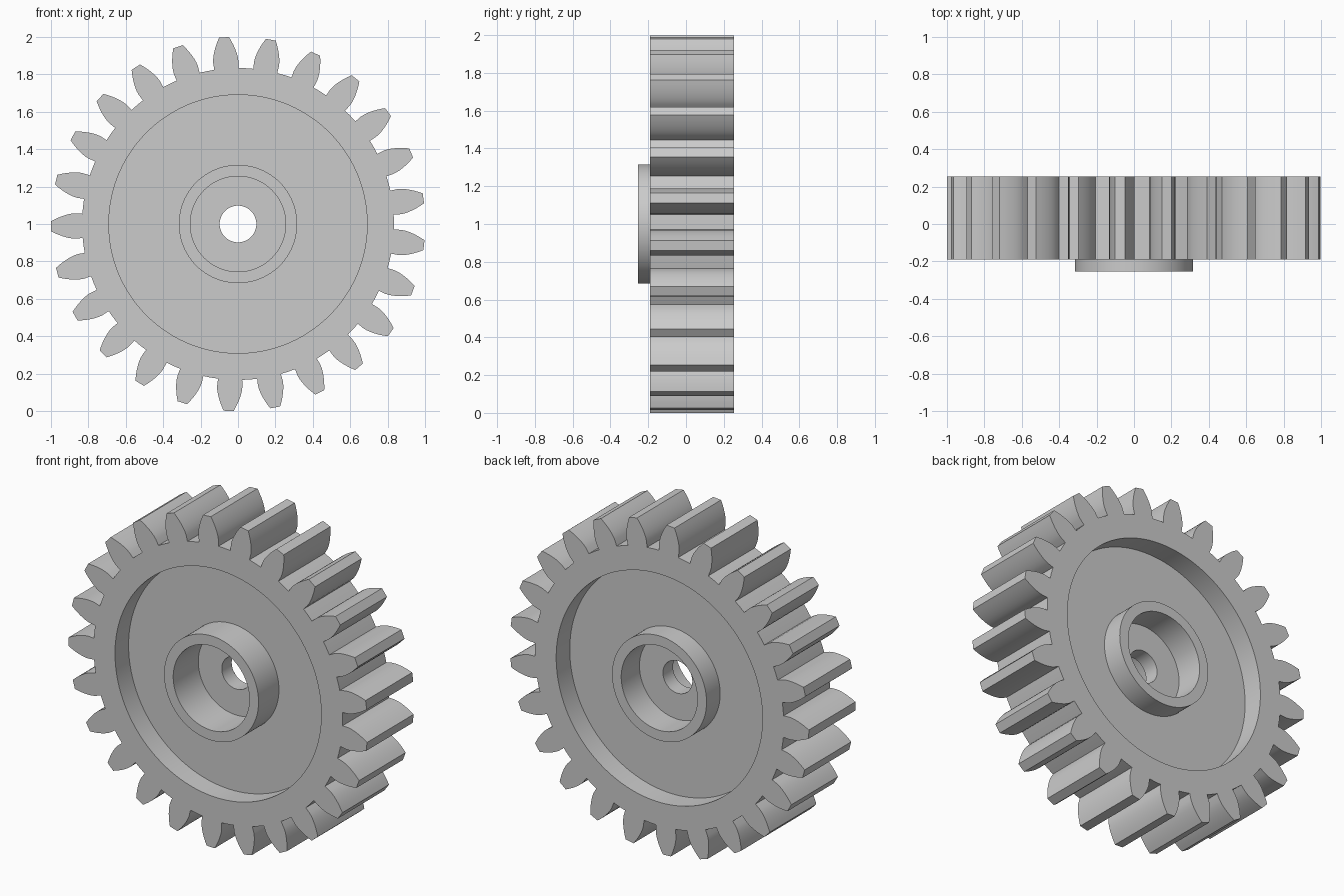
import bpy, bmesh, math

if "Cube" in bpy.data.objects:
    bpy.data.objects.remove(bpy.data.objects["Cube"], do_unlink=True)

TEETH = 25
PITCH = 2 * math.pi / TEETH
TIP_R, ROOT_R, RIM_R = 1.0, 0.833, 0.69
PITCH_R = TIP_R * TEETH / (TEETH + 2)
PRESSURE = math.radians(20)
BASE_R = PITCH_R * math.cos(PRESSURE)
FRONT, BACK = -0.19, 0.255
PHASE = math.radians(180.7)

steel = bpy.data.materials.new("plain_grey")
steel.use_nodes = True
grey = (0.6, 0.6, 0.6, 1)
steel.diffuse_color = grey
steel.node_tree.nodes["Principled BSDF"].inputs["Base Color"].default_value = grey


def polar(r, angle, y):
    return (r * math.cos(angle), y, 1 + r * math.sin(angle))


def involute(a):
    return math.tan(a) - a


def half_angle(r):
    """Half the angular thickness of a tooth at radius r."""
    a = math.acos(min(1, BASE_R / r))
    return math.pi / (2 * TEETH) + involute(PRESSURE) - involute(a)


def finish(bm, name):
    bmesh.ops.remove_doubles(bm, verts=bm.verts, dist=1e-5)
    bmesh.ops.recalc_face_normals(bm, faces=bm.faces)
    mesh = bpy.data.meshes.new(name)
    bm.to_mesh(mesh)
    bm.free()
    mesh.materials.append(steel)
    obj = bpy.data.objects.new(name, mesh)
    bpy.context.collection.objects.link(obj)
    bpy.ops.object.select_all(action="DESELECT")
    obj.select_set(True)
    bpy.context.view_layer.objects.active = obj
    bpy.ops.object.shade_smooth_by_angle(angle=math.radians(30))
    return obj


# Toothed rim: a flat ring with involute teeth, extruded along the axle
bm = bmesh.new()


def face(points):
    bm.faces.new([bm.verts.new(polar(r, a, FRONT)) for r, a in points])


root_half = half_angle(BASE_R)
steps = 6
flank = [BASE_R + (TIP_R - BASE_R) * i / steps for i in range(steps + 1)]
for t in range(TEETH):
    mid = PHASE + t * PITCH
    third = root_half / 3
    stops = [mid - root_half, mid - third, mid + third, mid + root_half,
             mid + PITCH / 2, mid + PITCH - root_half]
    for a, b in zip(stops, stops[1:]):
        face([(RIM_R, a), (RIM_R, b), (ROOT_R, b), (ROOT_R, a)])
    tooth = [(ROOT_R, a) for a in reversed(stops[:4])]
    tooth += [(r, mid - half_angle(r)) for r in flank]
    tooth += [(r, mid + half_angle(r)) for r in reversed(flank)]
    face(tooth)
bmesh.ops.remove_doubles(bm, verts=bm.verts, dist=1e-5)
grown = bmesh.ops.extrude_face_region(bm, geom=bm.faces[:], use_keep_orig=True)
moved = [g for g in grown["geom"] if isinstance(g, bmesh.types.BMVert)]
bmesh.ops.translate(bm, verts=moved, vec=(0, BACK - FRONT, 0))
finish(bm, "toothed_rim")

# Web and hub: one lathed section with a pocket on each side and an axle bore
section = [(0.098, -0.015), (0.255, -0.015), (0.255, -0.255), (0.316, -0.255),
           (0.316, -0.06), (0.7, -0.06), (0.7, 0.125), (0.316, 0.125),
           (0.316, BACK), (0.255, BACK), (0.255, 0.08), (0.098, 0.08)]
bm = bmesh.new()
ring = [bm.verts.new(polar(r, 0, y)) for r, y in section]
edges = [bm.edges.new((ring[i - 1], ring[i])) for i in range(len(ring))]
bmesh.ops.spin(bm, geom=ring + edges, cent=(0, 0, 1), axis=(0, 1, 0),
               angle=2 * math.pi, steps=96, use_merge=True)
finish(bm, "web_and_hub")
